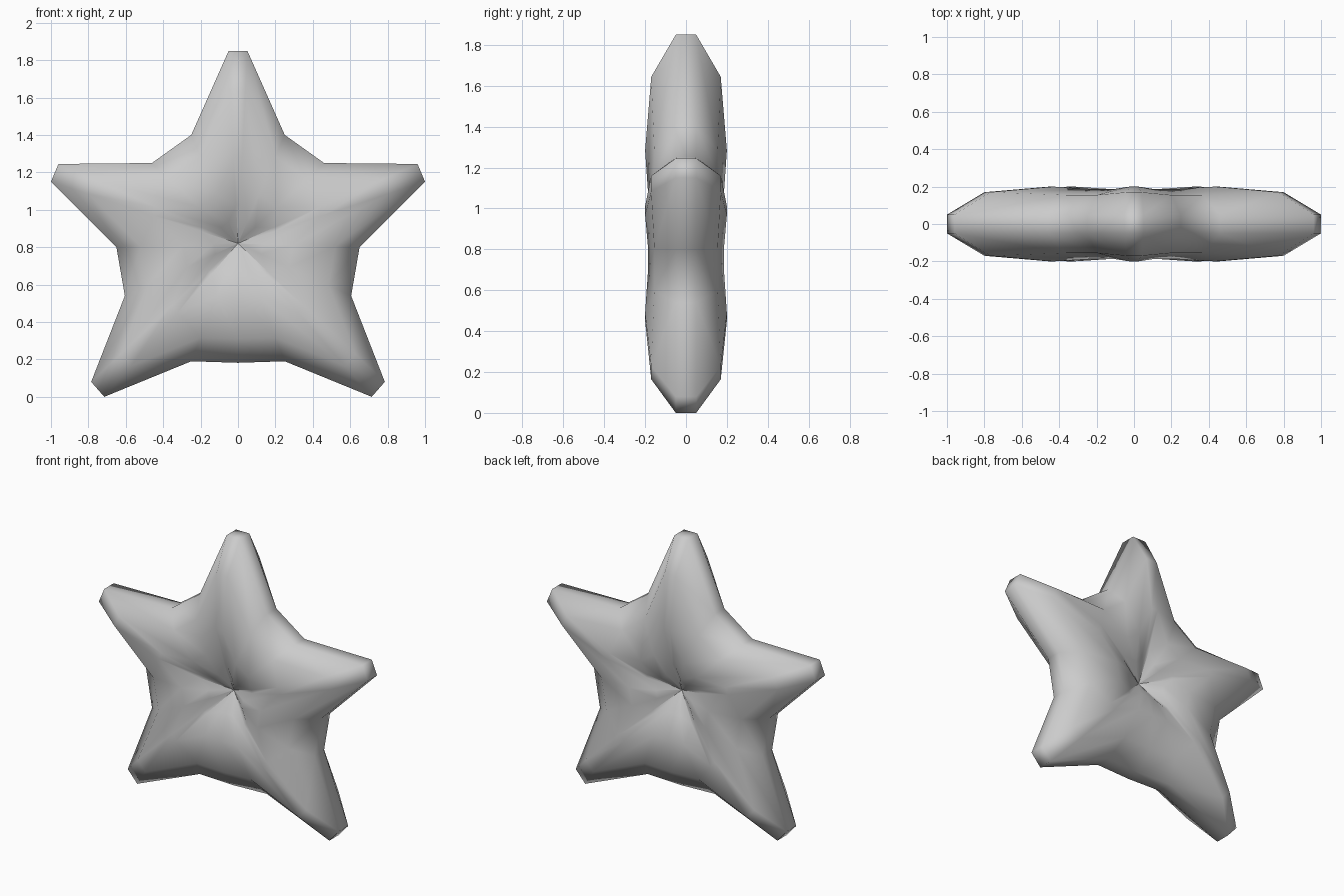
import bpy, bmesh, math

if "Cube" in bpy.data.objects:
    bpy.data.objects.remove(bpy.data.objects["Cube"])

CENTRE_Z = 0.82

# Right half of the star outline (x, z), from the top tip down to the bottom
half = [(0.05, 1.85), (0.25, 1.40), (0.46, 1.25), (0.96, 1.245), (1.0, 1.15),
        (0.65, 0.80), (0.605, 0.54), (0.785, 0.08), (0.715, 0.0), (0.25, 0.19)]
outline = half + [(0.0, 0.182)] + [(-x, z) for x, z in reversed(half)]

# Pillow profile: (scale about the centre, depth at arms, depth at notches)
profile = [(1.0, 0.05, 0.05), (0.8, 0.17, 0.155), (0.45, 0.20, 0.186),
           (0.2, 0.135, 0.13), (0.004, 0.045, 0.045)]

bm = bmesh.new()


def ring(scale, arm_y, notch_y, side):
    verts = []
    for x, z in outline:
        is_arm = math.hypot(x, z - CENTRE_Z) > 0.9
        y = arm_y if is_arm else notch_y
        verts.append(bm.verts.new((x * scale, side * y, CENTRE_Z + (z - CENTRE_Z) * scale)))
    return verts


def bridge(a, b):
    n = len(a)
    for i in range(n):
        j = (i + 1) % n
        bm.faces.new((a[i], a[j], b[j], b[i]))


# Front and back pillows, each dimpled in the middle
front = [ring(*p, -1) for p in profile]
back = [ring(*p, 1) for p in profile]
for rings in (front, back):
    for a, b in zip(rings, rings[1:]):
        bridge(a, b)
bridge(front[0], back[0])  # narrow rim
caps = [bm.faces.new(rings[-1]) for rings in (front, back)]

bmesh.ops.recalc_face_normals(bm, faces=bm.faces)
for f in bm.faces:
    f.smooth = True
for e in bm.edges:
    e.smooth = e.calc_face_angle(0) < math.radians(62)
for cap in caps:  # keep the dimple pointed
    for e in cap.edges:
        e.smooth = False

mesh = bpy.data.meshes.new("star")
bm.to_mesh(mesh)
bm.free()
star = bpy.data.objects.new("star", mesh)
bpy.context.collection.objects.link(star)

grey = bpy.data.materials.new("grey")
grey.diffuse_color = (0.6, 0.6, 0.6, 1)
grey.use_nodes = True
grey.node_tree.nodes["Principled BSDF"].inputs["Base Color"].default_value = grey.diffuse_color
mesh.materials.append(grey)
